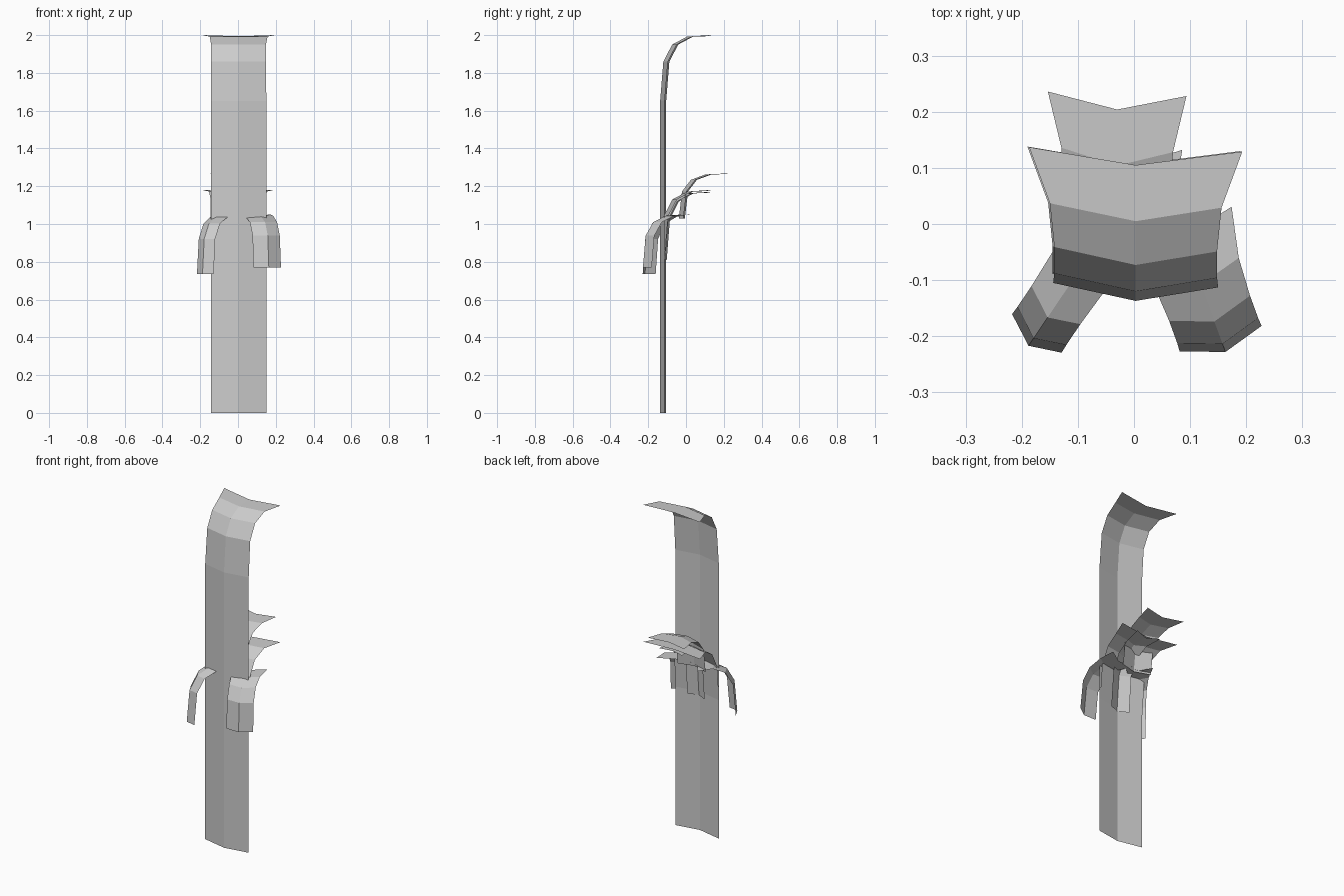
import bpy
from math import radians

if "Cube" in bpy.data.objects:
    bpy.data.objects.remove(bpy.data.objects["Cube"])

# Shared leaf profile from stem to flared tip: depth, height, half width
PROFILE = [(0, 0, .147), (.017, .21, .145), (.064, .30, .145),
           (.142, .342, .153), (.242, .35, .19)]


def leaf(name, stem, scale=(1, 1, 1), turn=0, extend=0):
    """V-folded strip that bends back at the top; stem is its bottom centre."""
    rows = list(PROFILE)
    if extend:
        rows.insert(0, (0, -extend, .147))
    verts, faces = [], []
    for d, h, w in rows:
        lift = .006 if d > .2 else 0
        verts += [(-w, d + .032, h), (0, d, h - lift), (w, d + .024, h)]
    for r in range(len(rows) - 1):
        for c in range(2):
            a = r * 3 + c
            faces.append((a, a + 1, a + 4, a + 3))
    mesh = bpy.data.meshes.new(name)
    mesh.from_pydata(verts, [], faces)
    obj = bpy.data.objects.new(name, mesh)
    obj.location = stem
    obj.scale = scale
    obj.rotation_euler.z = radians(turn)
    bpy.context.collection.objects.link(obj)
    return obj


# Tall leaf with long straight stem
leaf("tall_leaf", (.003, -.137, 1.65), extend=1.65)
# Short leaves tucked behind it
leaf("wide_short_leaf", (0, -.136, .83))
leaf("narrow_short_leaf", (.008, -.134, .81), (.41, 1, 1.03))
leaf("rear_leaf", (-.03, -.038, 1.03), (.65, 1, .68))
# Drooping leaves at the front
leaf("left_drooping_leaf", (-.188, -.217, .735), (.38, .95, .89), -34)
leaf("right_drooping_leaf", (.163, -.228, .77), (.52, .9, .8), 20)
